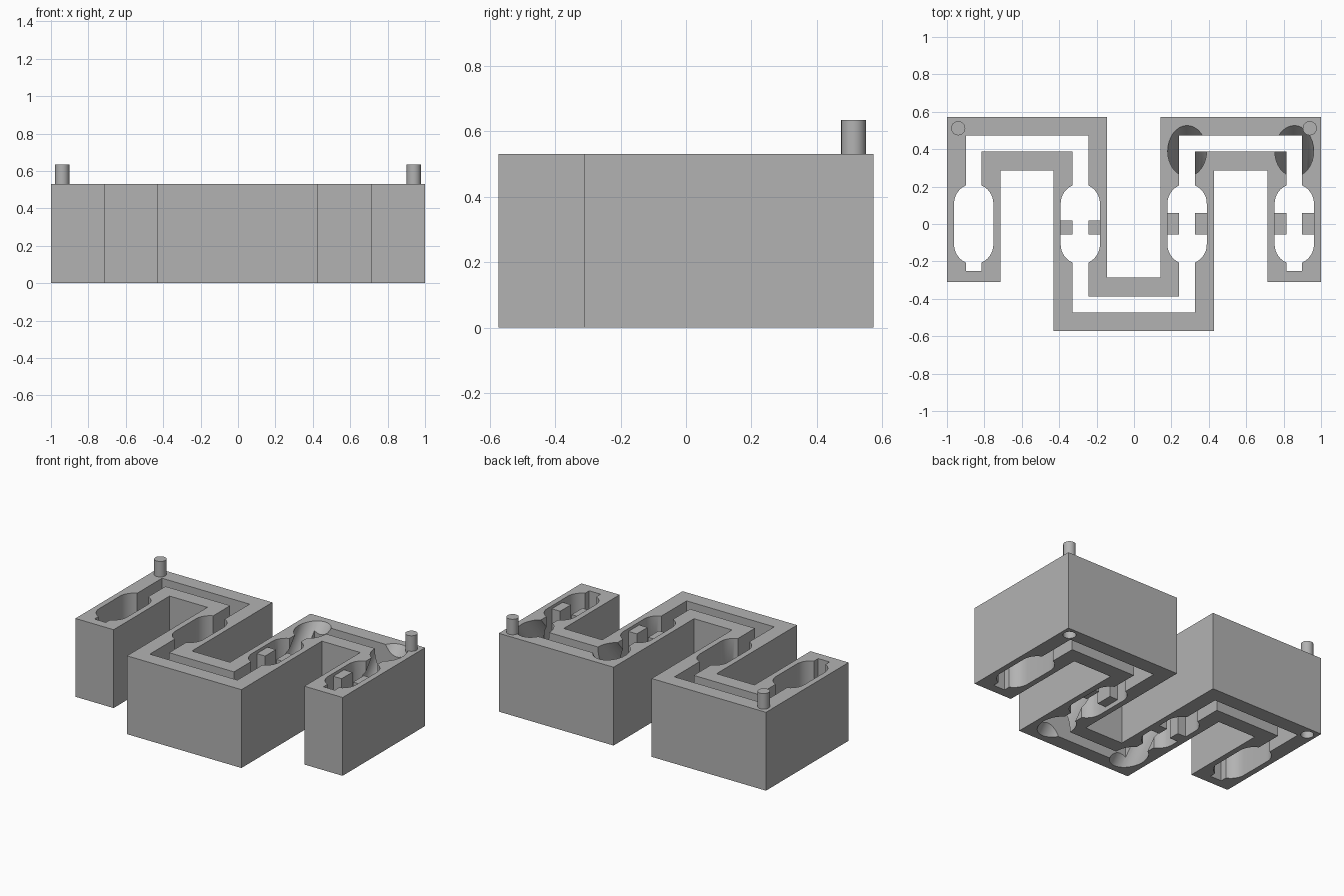
import bpy, bmesh, math
from mathutils import Vector, Matrix

cube = bpy.data.objects.get("Cube")
if cube:
    bpy.data.objects.remove(cube)

HEIGHT = 0.53
WALL = 0.143      # half width of the winding block
SLOT = 0.0425     # half width of the winding slot
RADIUS = 0.105    # pocket radius
COLUMNS = [-0.857, -0.287, 0.284, 0.857]
TURN = 0.43       # y of the bends

grey = bpy.data.materials.new("plain_grey")
grey.use_nodes = True
grey.diffuse_color = (0.45, 0.45, 0.45, 1)
grey.node_tree.nodes["Principled BSDF"].inputs["Base Color"].default_value = (0.45, 0.45, 0.45, 1)


def add_object(name, bm):
    bmesh.ops.recalc_face_normals(bm, faces=bm.faces)
    mesh = bpy.data.meshes.new(name)
    bm.to_mesh(mesh)
    bm.free()
    mesh.materials.append(grey)
    obj = bpy.data.objects.new(name, mesh)
    bpy.context.collection.objects.link(obj)
    return obj


def prism(name, outline, z0, z1):
    bm = bmesh.new()
    face = bm.faces.new([bm.verts.new((x, y, z0)) for x, y in outline])
    top = bmesh.ops.extrude_face_region(bm, geom=[face])["geom"]
    verts = [v for v in top if isinstance(v, bmesh.types.BMVert)]
    bmesh.ops.translate(bm, verts=verts, vec=(0, 0, z1 - z0))
    return add_object(name, bm)


def cylinder(name, start, end, radius, sides=32):
    start, end = Vector(start), Vector(end)
    axis = end - start
    spin = Vector((0, 0, 1)).rotation_difference(axis).to_matrix().to_4x4()
    bm = bmesh.new()
    bmesh.ops.create_cone(bm, cap_ends=True, segments=sides, radius1=radius, radius2=radius,
                          depth=axis.length, matrix=Matrix.Translation((start + end) / 2) @ spin)
    return add_object(name, bm)


def ribbon(half, end_y):
    """Outline of a constant-width band along the winding centre line."""
    a, b, c, d = COLUMNS
    path = [(a, end_y), (a, TURN), (b, TURN), (b, -TURN), (c, -TURN), (c, TURN), (d, TURN), (d, end_y)]
    path = [Vector(p) for p in path]
    normals = []
    for p, q in zip(path, path[1:]):
        step = (q - p).normalized()
        normals.append(Vector((-step.y, step.x)))
    shift = [normals[0]] + [m + n for m, n in zip(normals, normals[1:])] + [normals[-1]]
    left = [p + s * half for p, s in zip(path, shift)]
    right = [p - s * half for p, s in zip(path, shift)]
    return left + right[::-1]


def stadium(x, reach=0.11, steps=20):
    points = []
    for i in range(2 * steps + 2):
        top = i <= steps
        t = math.pi * (i if top else i - 1) / steps
        points.append((x + RADIUS * math.cos(t), RADIUS * math.sin(t) + (reach if top else -reach)))
    return points


def cut(body, cutter):
    cutter.hide_render = True
    mod = body.modifiers.new("cut", "BOOLEAN")
    mod.operation = "DIFFERENCE"
    mod.solver = "EXACT"
    mod.object = cutter
    bpy.context.view_layer.objects.active = body
    bpy.ops.object.modifier_apply(modifier=mod.name)
    bpy.data.objects.remove(cutter)


# Winding block with a slot running through it
body = prism("winding_block", ribbon(WALL, -0.31), 0, HEIGHT)
cut(body, prism("slot_cutter", ribbon(SLOT, -0.25), -0.1, HEIGHT + 0.1))

# Upright pockets in all four legs
for x in COLUMNS:
    cut(body, prism("pocket_cutter", stadium(x), -0.1, HEIGHT + 0.1))

# Sloping bores, opening on top at the back and underneath at the front
for x in COLUMNS[2:]:
    cut(body, cylinder("upper_bore_cutter", (x, 0.0, 0.07), (x, 0.56, 0.73), RADIUS - 0.001))
for x in COLUMNS[1:3]:
    cut(body, cylinder("lower_bore_cutter", (x, 0.0, HEIGHT - 0.07), (x, -0.56, -0.2), RADIUS - 0.001))

# Locating pins on top and matching sockets underneath
for side, x in (("right", -0.94), ("left", 0.94)):
    cut(body, cylinder("socket_cutter", (x, 0.512, -0.1), (x, 0.512, 0.11), 0.04, 24))
    pin = cylinder(side + "_pin", (x, 0.512, HEIGHT - 0.02), (x, 0.512, 0.635), 0.038, 24)

# Ribs that pinch the pockets either side of the slot
ribs = [(1, 0.02, 0.0, 0.25), (2, 0.06, 0.03, 0.51), (3, 0.06, 0.28, 0.51)]
for column, back, low, high in ribs:
    for name, s in (("right", -1), ("left", 1)):
        x0, x1 = COLUMNS[column] + s * SLOT, COLUMNS[column] + s * (RADIUS + 0.01)
        prism(f"{name}_rib_{column}", [(x0, -0.055), (x1, -0.055), (x1, back), (x0, back)], low, high)

# Smooth the round walls, keep corners sharp
for obj in bpy.context.collection.objects:
    if obj.type == "MESH" and grey.name in obj.data.materials:
        bpy.ops.object.select_all(action="DESELECT")
        obj.select_set(True)
        bpy.context.view_layer.objects.active = obj
        bpy.ops.object.shade_smooth_by_angle(angle=math.radians(30))
